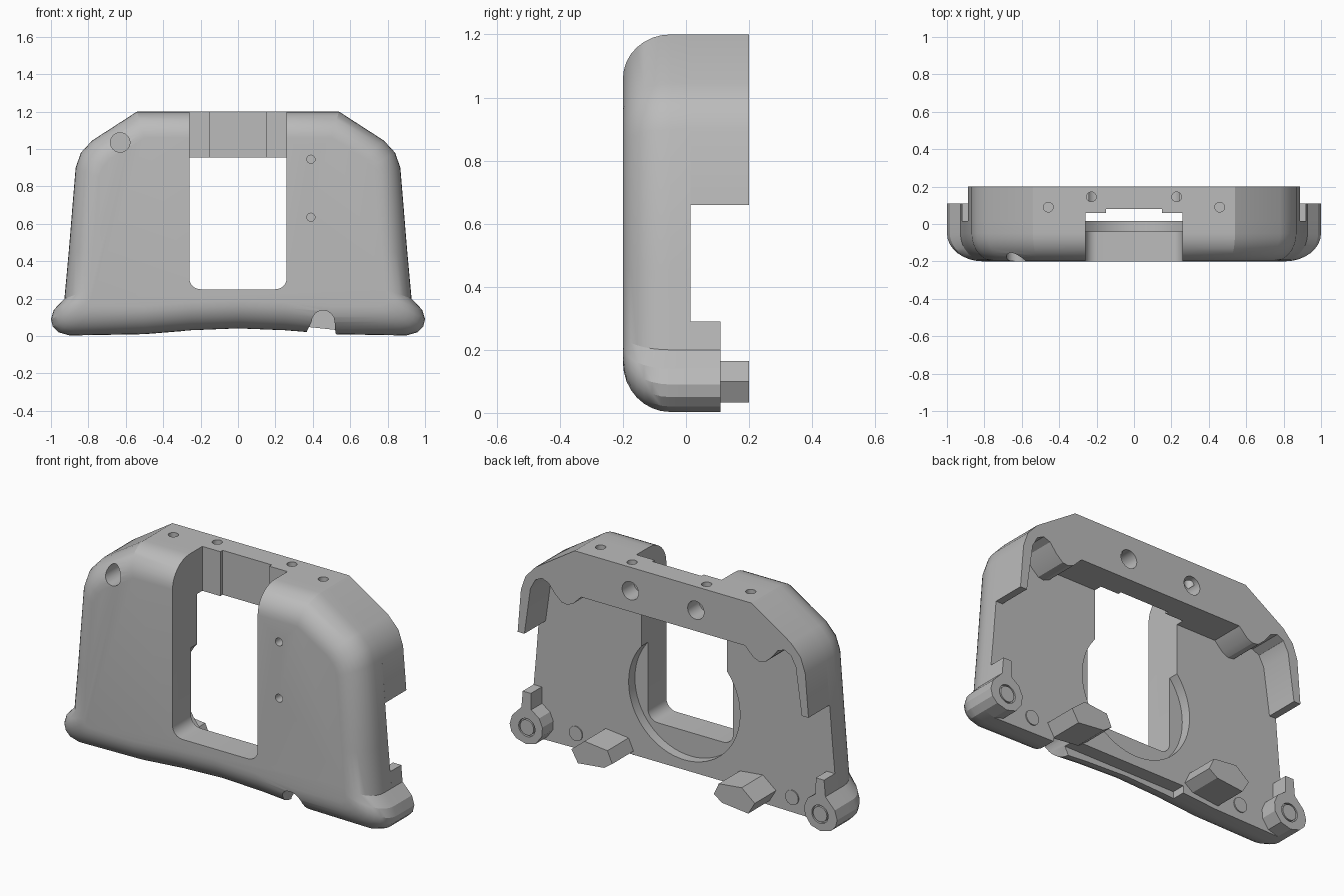
import bpy, bmesh, math
from mathutils import Matrix, Vector

cube = bpy.data.objects.get("Cube")
if cube:
    bpy.data.objects.remove(cube, do_unlink=True)

grey = bpy.data.materials.new("plain grey")
grey.use_nodes = True
grey.diffuse_color = (0.5, 0.5, 0.5, 1)
grey.node_tree.nodes["Principled BSDF"].inputs["Base Color"].default_value = (0.5, 0.5, 0.5, 1)


def finish(name, bm):
    bmesh.ops.recalc_face_normals(bm, faces=bm.faces)
    mesh = bpy.data.meshes.new(name)
    bm.to_mesh(mesh)
    bm.free()
    mesh.materials.append(grey)
    obj = bpy.data.objects.new(name, mesh)
    bpy.context.collection.objects.link(obj)
    return obj


def mirrored(half):
    return half + [(-x, z) for x, z in reversed(half) if x > 0]


def loft(name, loops):
    """Closed skin through (y, outline) loops, capped at both ends."""
    bm = bmesh.new()
    rings = [[bm.verts.new((x, y, z)) for x, z in pts] for y, pts in loops]
    n = len(rings[0])
    for a, b in zip(rings, rings[1:]):
        for i in range(n):
            j = (i + 1) % n
            bm.faces.new((a[i], a[j], b[j], b[i]))
    bm.faces.new(rings[0])
    bm.faces.new(rings[-1])
    return finish(name, bm)


def prism(name, pts, y0, y1):
    return loft(name, [(y0, pts), (y1, pts)])


def box(name, x0, x1, y0, y1, z0, z1):
    return prism(name, [(x0, z0), (x1, z0), (x1, z1), (x0, z1)], y0, y1)


def rod(name, centre, radius, length, axis="Y", sides=32):
    bm = bmesh.new()
    turn = Matrix.Rotation(math.pi / 2, 4, "X") if axis == "Y" else Matrix()
    bmesh.ops.create_cone(bm, cap_ends=True, segments=sides, radius1=radius, radius2=radius,
                          depth=length, matrix=Matrix.Translation(Vector(centre)) @ turn)
    return finish(name, bm)


def arc(cx, cz, r, a0, a1, steps=8):
    angles = [math.radians(a0 + (a1 - a0) * i / steps) for i in range(steps + 1)]
    return [(cx + r * math.cos(a), cz + r * math.sin(a)) for a in angles]


def cut(obj, *cutters):
    for c in cutters:
        c.hide_render = True
        mod = obj.modifiers.new("cut", "BOOLEAN")
        mod.operation, mod.solver, mod.object = "DIFFERENCE", "EXACT", c
        bpy.context.view_layer.objects.active = obj
        bpy.ops.object.modifier_apply(modifier=mod.name)


FRONT, FLOOR, BACK, ROUND = -0.2, 0.015, 0.2, 0.15

# Front shell: outer outline rolls over into a smaller flat front
shoulder = [(0.868, 0.9), (0.84, 0.98), (0.78, 1.045), (0.54, 1.2)]
lobe = [(0.9, 0.003), (0.96, 0.02), (0.99, 0.05), (1.0, 0.09), (0.985, 0.14), (0.928, 0.2)]
outer = mirrored([(0, 0.04), (0.25, 0.03), (0.5, 0.01)] + lobe + [(0.905, 0.45)] + shoulder + [(0, 1.2)])
inner = mirrored([(0, 0.19), (0.25, 0.18), (0.5, 0.16), (0.76, 0.16), (0.79, 0.17), (0.8, 0.18),
                  (0.805, 0.19), (0.8, 0.21), (0.79, 0.25), (0.775, 0.45), (0.745, 0.85),
                  (0.72, 0.91), (0.68, 0.95), (0.5, 1.06), (0, 1.06)])
loops = [(FLOOR, outer)]
STEPS = 8
for i in range(STEPS + 1):
    a = math.pi / 2 * i / STEPS
    t = 1 - math.cos(a)
    ring = [(p[0] + (q[0] - p[0]) * t, p[1] + (q[1] - p[1]) * t) for p, q in zip(outer, inner)]
    loops.append((FRONT + ROUND * (1 - math.sin(a)), ring))
shell = loft("front_shell", loops)

# Top rim with thin side walls
rim_half = [(0, 0.955), (0.5, 0.955), (0.55, 0.905), (0.585, 0.89), (0.62, 0.895), (0.66, 0.93),
            (0.7, 0.98), (0.74, 0.995), (0.78, 0.975), (0.81, 0.92), (0.847, 0.66), (0.888, 0.66)]
rim = prism("top_rim", mirrored(rim_half + shoulder + [(0, 1.2)]), FLOOR, BACK)

# Cutters: window slot, lens recess, cable arch, bottom step, screw holes
slot = [(0.26, 1.4), (-0.26, 1.4)] + arc(-0.2, 0.31, 0.06, 180, 270) + arc(0.2, 0.31, 0.06, 270, 360)
window = prism("window_cutter", slot, -0.4, 0.06)
step = box("rim_step_cutter", -0.15, 0.15, -0.4, 0.08, 0.5, 1.4)
recess = rod("recess_cutter", (0, 0.06, 0.46), 0.34, 0.2, sides=64)
arch = prism("arch_cutter", [(0.36, -0.1), (0.54, -0.1), (0.52, 0.03)]
             + arc(0.455, 0.075, 0.062, 0, 180) + [(0.37, 0.03)], -0.4, 0.1)
ledge = box("ledge_cutter", -0.3, 0.42, -0.06, 0.1, -0.1, 0.065)
front_holes = [rod("big_hole_cutter", (-0.63, -0.17, 1.035), 0.052, 0.2)]
front_holes += [rod("small_hole_cutter", (0.39, -0.2, z), 0.022, 0.12, sides=20) for z in (0.635, 0.945)]
rim_holes = []
for side in (-1, 1):
    rim_holes.append(rod("back_hole_cutter", (side * 0.2, 0.2, 1.07), 0.05, 0.2))
    for x, y in ((0.228, 0.145), (0.458, 0.09)):
        rim_holes.append(rod("top_hole_cutter", (side * x, y, 1.2), 0.026, 0.2, "Z", 24))

shell_cutters = [window, recess, arch, ledge] + front_holes
rim_cutters = [window, step] + rim_holes
cut(shell, *shell_cutters)
cut(rim, *rim_cutters)
for c in set(shell_cutters + rim_cutters):
    bpy.data.objects.remove(c, do_unlink=True)

# Corner bosses, support feet and pads, one per side
boss_shape = lobe + [(0.92, 0.29), (0.87, 0.29), (0.868, 0.2), (0.82, 0.165), (0.8, 0.12),
                     (0.803, 0.07), (0.84, 0.02)]
foot_shape = [(0.31, 0.085), (0.36, 0.05), (0.52, 0.033), (0.56, 0.1), (0.48, 0.165), (0.34, 0.15)]
parts = [shell, rim]
for side, label in ((1, "left"), (-1, "right")):
    boss = prism(label + "_corner_boss", [(side * x, z) for x, z in boss_shape], FLOOR, 0.11)
    socket = rod("socket_cutter", (side * 0.895, 0.11, 0.095), 0.05, 0.03)
    cut(boss, socket)
    bpy.data.objects.remove(socket, do_unlink=True)
    parts += [
        boss,
        rod(label + "_boss_plug", (side * 0.895, 0.1, 0.095), 0.042, 0.02),
        prism(label + "_support_foot", [(side * x, z) for x, z in foot_shape], FLOOR - 0.01, BACK),
        rod(label + "_floor_pad", (side * 0.66, FLOOR, 0.09), 0.04, 0.012),
    ]

bpy.ops.object.select_all(action="DESELECT")
for p in parts:
    p.select_set(True)
bpy.context.view_layer.objects.active = shell
bpy.ops.object.shade_smooth_by_angle(angle=math.radians(25))
